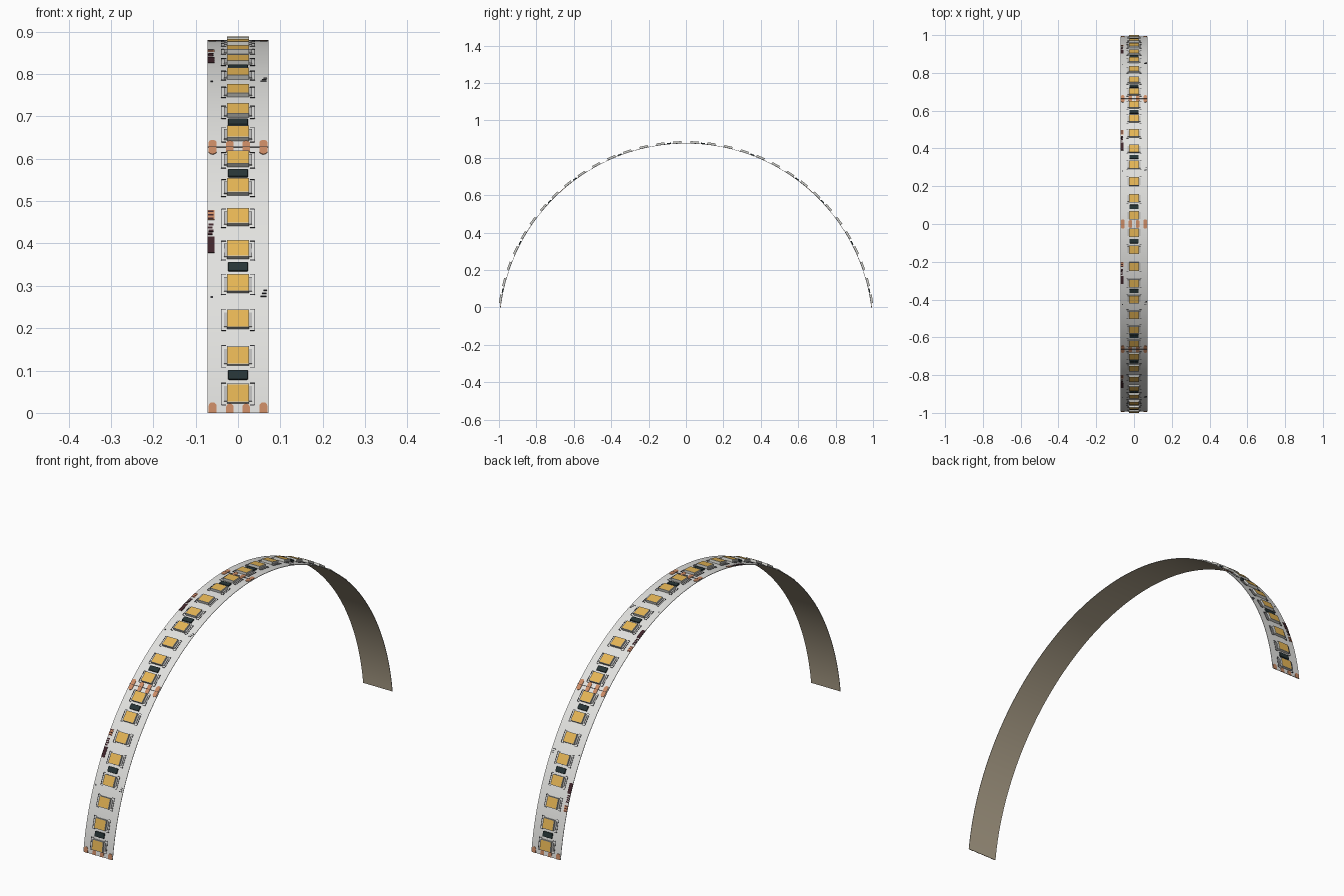
import bpy, bmesh, math
from mathutils import Matrix, Vector

if "Cube" in bpy.data.objects:
    bpy.data.objects.remove(bpy.data.objects["Cube"])

R = 1.0                      # outer radius of the bent strip
HALF_W = 0.0725
A0 = math.radians(7.0)       # start angle above the horizontal
SPAN = math.pi - 2 * A0
CENTRE_Z = -R * math.sin(A0)
SECTIONS, PER_SECTION = 4, 8
SECTION = SPAN / SECTIONS
PITCH = SECTION / PER_SECTION


def material(name, rgb, rough=0.6):
    m = bpy.data.materials.new(name)
    m.use_nodes = True
    m.diffuse_color = (*rgb, 1)
    bsdf = m.node_tree.nodes["Principled BSDF"]
    bsdf.inputs["Base Color"].default_value = (*rgb, 1)
    bsdf.inputs["Roughness"].default_value = rough
    return m


WHITE = material("board white", (0.76, 0.76, 0.74))
TAN = material("backing tan", (0.46, 0.39, 0.28))
HOUSING = material("housing grey", (0.62, 0.62, 0.58))
YELLOW = material("phosphor yellow", (0.78, 0.46, 0.09))
SILVER = material("terminal silver", (0.5, 0.5, 0.5))
BLACK = material("resistor black", (0.02, 0.035, 0.037))
INK = material("outline ink", (0.03, 0.03, 0.035))
COPPER = material("pad copper", (0.6, 0.26, 0.13))
MAROON = material("marking maroon", (0.05, 0.018, 0.024))


def frame(s):
    """Local x across, y along, z out of the strip, at angle s from its start."""
    a = A0 + s
    n = Vector((0, -math.cos(a), math.sin(a)))
    t = Vector((0, math.sin(a), math.cos(a)))
    m = Matrix((Vector((1, 0, 0)), t, n)).transposed().to_4x4()
    m.translation = n * R + Vector((0, 0, CENTRE_Z))
    return m


def box(bm, s, x, y, w, l, z0, z1):
    m = frame(s) @ Matrix.Translation((x, y, (z0 + z1) / 2))
    m = m @ Matrix.Diagonal((w, l, z1 - z0, 1))
    return bmesh.ops.create_cube(bm, size=1, matrix=m)["verts"]


def pad(bm, s, x, radius, back, front):
    """Rounded solder pad; a zero length at one end leaves that end flat."""
    pts = []
    for i in range(20):
        a = math.tau * (i + 0.5) / 20
        px, py = radius * math.cos(a), radius * math.sin(a)
        reach = front if py > 0 else back
        pts.append((x + px, py + math.copysign(reach - radius, py) if reach else 0))
    m = frame(s)
    top = [bm.verts.new(m @ Vector((px, py, 0.0015))) for px, py in pts]
    low = [bm.verts.new(m @ Vector((px, py, -0.001))) for px, py in pts]
    bm.faces.new(top)
    bm.faces.new(low[::-1])
    for i in range(20):
        j = (i + 1) % 20
        bm.faces.new((low[i], low[j], top[j], top[i]))


def finish(name, bm, *mats):
    mesh = bpy.data.meshes.new(name)
    bm.to_mesh(mesh)
    bm.free()
    for m in mats:
        mesh.materials.append(m)
    ob = bpy.data.objects.new(name, mesh)
    bpy.context.collection.objects.link(ob)
    return ob


# Bent board, white outside and tan adhesive inside
bm = bmesh.new()
rings = []
STEPS = 128
for i in range(STEPS + 1):
    m = frame(SPAN * i / STEPS)
    rings.append([bm.verts.new(m @ Vector((x, 0, z))) for x, z in
                  ((-HALF_W, 0), (HALF_W, 0), (HALF_W, -0.002), (-HALF_W, -0.002))])
for p, q in zip(rings, rings[1:]):
    for k in range(4):
        f = bm.faces.new((p[k], p[(k + 1) % 4], q[(k + 1) % 4], q[k]))
        f.material_index = 1 if k == 2 else 0
bm.faces.new(rings[0][::-1])
bm.faces.new(rings[-1])
board = finish("flexible_board", bm, WHITE, TAN)
bpy.context.view_layer.objects.active = board
board.select_set(True)
bpy.ops.object.shade_smooth_by_angle(angle=math.radians(30))
board.select_set(False)

# Light chips with inset yellow tops, terminals and printed corner outlines
housing, terminals, outlines = bmesh.new(), bmesh.new(), bmesh.new()
for i in range(SECTIONS * PER_SECTION):
    s = (i + 0.5) * PITCH
    verts = box(housing, s, 0, 0, 0.053, 0.045, -0.001, 0.011)
    normal = frame(s).col[2].to_3d()
    housing.normal_update()
    faces = {f for v in verts for f in v.link_faces}
    top = max(faces, key=lambda f: f.normal.dot(normal))
    bmesh.ops.inset_region(housing, faces=[top], thickness=0.003)
    top.material_index = 1
    for side in (-1, 1):
        box(terminals, s, side * 0.029, 0, 0.009, 0.036, -0.001, 0.003)
        box(outlines, s, side * 0.0395, 0, 0.0018, 0.054, -0.001, 0.001)
        for end in (-1, 1):
            box(outlines, s, side * 0.034, end * 0.0265, 0.011, 0.0018, -0.001, 0.001)
finish("light_chips", housing, HOUSING, YELLOW)
finish("chip_terminals", terminals, SILVER)
finish("chip_outlines", outlines, INK)

# Resistors between chips, three per section
bm = bmesh.new()
for k in range(SECTIONS):
    for gap in (1, 4, 7):
        box(bm, k * SECTION + gap * PITCH, 0, 0, 0.047, 0.023, -0.001, 0.006)
resistors = finish("resistors", bm, BLACK)
bevel = resistors.modifiers.new("soft edges", "BEVEL")
bevel.width = 0.002
bevel.segments = 2

# Solder pads and cut lines at every section joint, halved at both ends
pads, cuts = bmesh.new(), bmesh.new()
for k in range(SECTIONS + 1):
    s = k * SECTION
    for x, radius, reach in ((-0.06, 0.0095, 0.025), (-0.019, 0.009, 0.022),
                             (0.019, 0.009, 0.022), (0.06, 0.0095, 0.025)):
        pad(pads, s, x, radius, reach if k else 0, reach if k < SECTIONS else 0)
    if 0 < k < SECTIONS:
        box(cuts, s, 0, 0, 2 * HALF_W, 0.0015, -0.001, 0.0018)
finish("solder_pads", pads, COPPER)
finish("cut_lines", cuts, INK)

# Printed edge markings, repeated in each section
dark, warm, ticks = bmesh.new(), bmesh.new(), bmesh.new()
deg = math.radians
for k in range(SECTIONS):
    s = k * SECTION
    for j in range(3):
        box(dark, s + deg(23.4 + 0.85 * j), -0.064, 0, 0.016, 0.015, -0.001, 0.001)
    for j in range(4):
        box(dark, s + deg(26 + 0.5 * j), -0.066 + 0.002 * (j % 2), 0,
            0.012, 0.006, -0.001, 0.001)
    box(warm, s + deg(29.1), -0.064, 0, 0.016, 0.028, -0.001, 0.0008)
    for j in range(3):
        box(dark, s + deg(28.5 + 0.6 * j), -0.064, 0, 0.013, 0.004, -0.001, 0.0012)
    for j in range(3):
        box(ticks, s + deg(16.4 + 0.45 * j), 0.06 + 0.002 * j, 0,
            0.014 - 0.003 * j, 0.003, -0.001, 0.001)
    box(ticks, s + deg(16.3), -0.062, 0, 0.005, 0.005, -0.001, 0.001)
finish("edge_marks_dark", dark, MAROON)
finish("edge_marks_copper", warm, COPPER)
finish("edge_ticks", ticks, INK)
